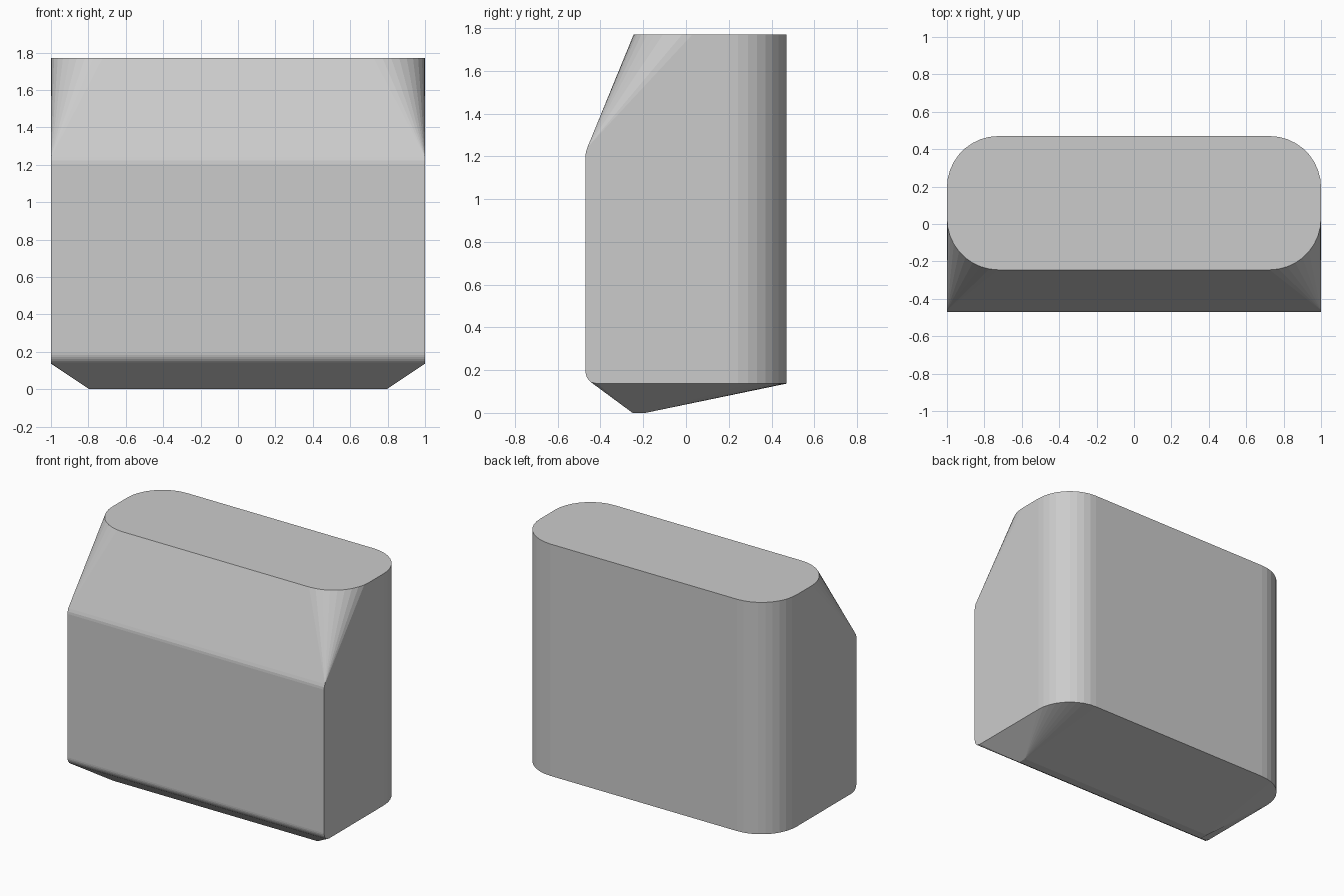
import bpy, bmesh
from math import cos, sin, pi, radians

if "Cube" in bpy.data.objects:
    bpy.data.objects.remove(bpy.data.objects["Cube"])

H, BASE = 1.77, 0.137      # top height, lower rim height
FRONT, BACK = -0.47, 0.47
TOP_FRONT = -0.245
R = 0.275                  # plan corner radius
SEG = 9


def arc(cx, cy, r, a0, a1, n):
    return [(cx + r * cos(a0 + (a1 - a0) * i / n),
             cy + r * sin(a0 + (a1 - a0) * i / n)) for i in range(n + 1)]


half = []
# rounded back corner, running from the lower rim to the top
for x, y in arc(1 - R, BACK - R, R, 0, pi / 2, SEG):
    half += [(x, y, BASE), (x, y, H)]
# rounded front corner of the top
half += [(x, y, H) for x, y in arc(1 - R, TOP_FRONT + R, R, -pi / 2, 0, SEG)]
# front edge profile (y, z) with softened lower and upper bends
profile = arc(FRONT + 0.065, 0.195, 0.065, pi, pi * 1.29, 5)
profile += [(-0.415, BASE), (FRONT, 1.205), (-0.468, 1.222), (-0.461, 1.242)]
half += [(1, y, z) for y, z in profile]
# narrow foot at the bottom
half += [(0.795, -0.25, 0), (0.795, -0.19, 0)]

# mirror and skin as one faceted solid
bm = bmesh.new()
for s in (1, -1):
    for x, y, z in half:
        bm.verts.new((s * x, y, z))
bmesh.ops.convex_hull(bm, input=bm.verts)
loose = [v for v in bm.verts if not v.link_faces]
bmesh.ops.delete(bm, geom=loose, context='VERTS')
bmesh.ops.dissolve_limit(bm, angle_limit=radians(0.3),
                         verts=bm.verts, edges=bm.edges)
bmesh.ops.recalc_face_normals(bm, faces=bm.faces)
mesh = bpy.data.meshes.new("tapered_block")
bm.to_mesh(mesh)
bm.free()
bpy.context.collection.objects.link(bpy.data.objects.new("tapered_block", mesh))
